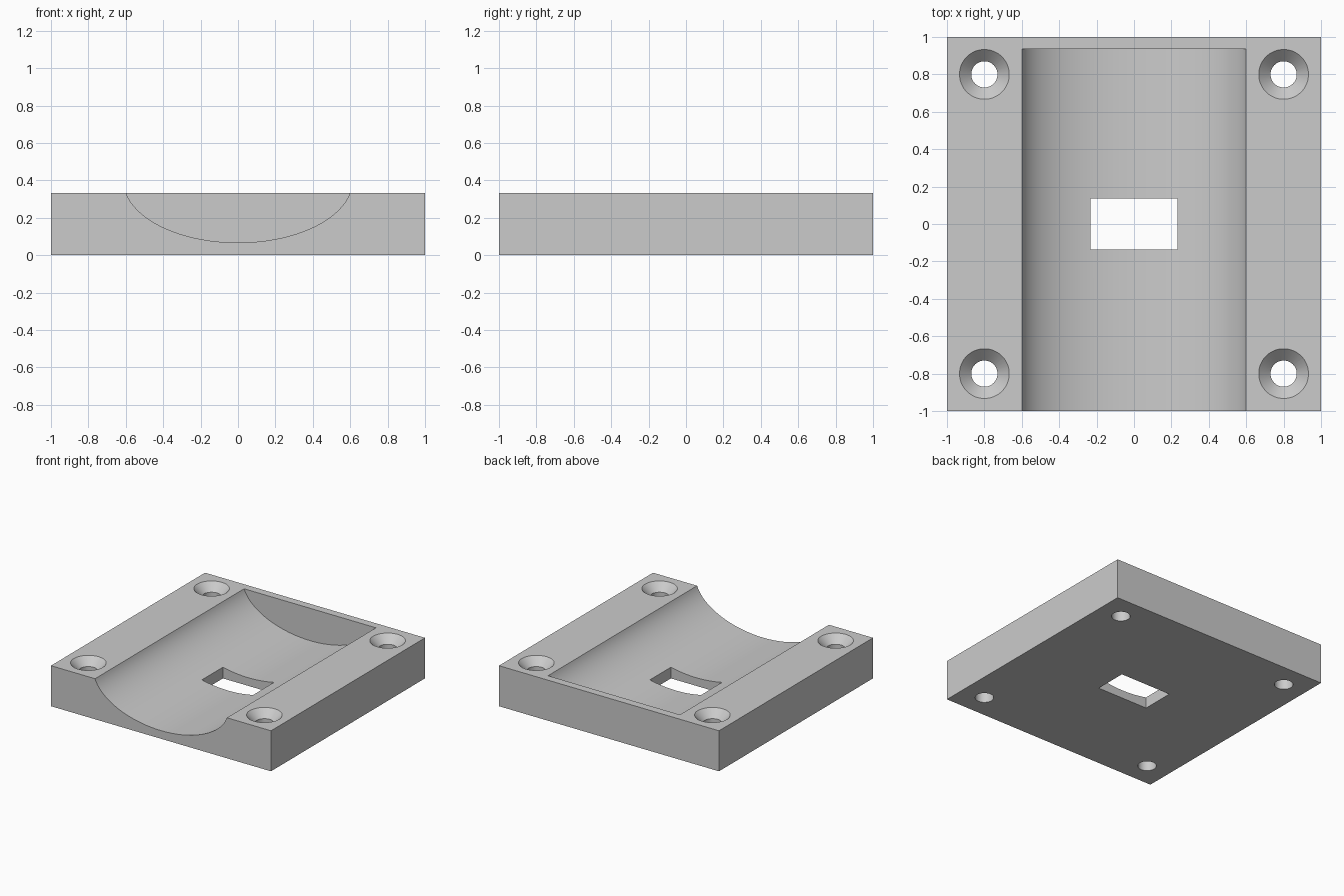
import bpy
import math

if "Cube" in bpy.data.objects:
    bpy.data.objects.remove(bpy.data.objects["Cube"], do_unlink=True)

HEIGHT = 0.333
FLOOR = 0.067       # thinnest point under the trough
BACK_WALL = 0.935   # inner face of the end wall

grey = bpy.data.materials.new("light grey")
grey.use_nodes = True
colour = (0.6, 0.6, 0.6, 1)
grey.diffuse_color = colour
grey.node_tree.nodes["Principled BSDF"].inputs["Base Color"].default_value = colour


def box(name, size, centre):
    bpy.ops.mesh.primitive_cube_add(size=1, location=centre)
    ob = bpy.context.object
    ob.name = name
    ob.scale = size
    bpy.ops.object.transform_apply(location=True, rotation=True, scale=True)
    return ob


def cut(body, cutter):
    cutter.hide_render = True
    mod = body.modifiers.new(cutter.name, 'BOOLEAN')
    mod.operation = 'DIFFERENCE'
    mod.solver = 'EXACT'
    mod.object = cutter
    bpy.context.view_layer.objects.active = body
    bpy.ops.object.modifier_apply(modifier=mod.name)
    bpy.data.objects.remove(cutter, do_unlink=True)


# Square block
base = box("cradle_base", (2, 2, HEIGHT), (0, 0, HEIGHT / 2))
base.data.materials.append(grey)

# Elliptical trough, open at the front and closed by a thin back wall
axis_z = 0.4
bpy.ops.mesh.primitive_cylinder_add(
    vertices=128, radius=1, depth=2.2, location=(0, BACK_WALL - 1.1, axis_z),
    rotation=(math.pi / 2, 0, 0))
trough = bpy.context.object
trough.name = "trough_cutter"
trough.scale = (0.612, axis_z - FLOOR, 1)
bpy.ops.object.transform_apply(location=True, rotation=True, scale=True)
cut(base, trough)

# Rectangular slot through the floor
cut(base, box("slot_cutter", (0.465, 0.272, 1), (0, 0, 0)))

# Countersunk screw holes in the corners
for x in (-0.8, 0.8):
    for y in (-0.8, 0.8):
        bpy.ops.mesh.primitive_cylinder_add(
            vertices=64, radius=0.07, depth=1, location=(x, y, 0.2))
        bpy.context.object.name = "hole_cutter"
        cut(base, bpy.context.object)
        # 45 degree cone, extended above the top face
        bpy.ops.mesh.primitive_cone_add(
            vertices=64, radius1=0.05, radius2=0.2, depth=0.15,
            location=(x, y, HEIGHT - 0.133 + 0.05 + 0.075))
        bpy.context.object.name = "countersink_cutter"
        cut(base, bpy.context.object)

# Smooth curves with crisp edges
bpy.ops.object.select_all(action='DESELECT')
base.select_set(True)
bpy.context.view_layer.objects.active = base
bpy.ops.object.shade_smooth_by_angle(angle=math.radians(25))
